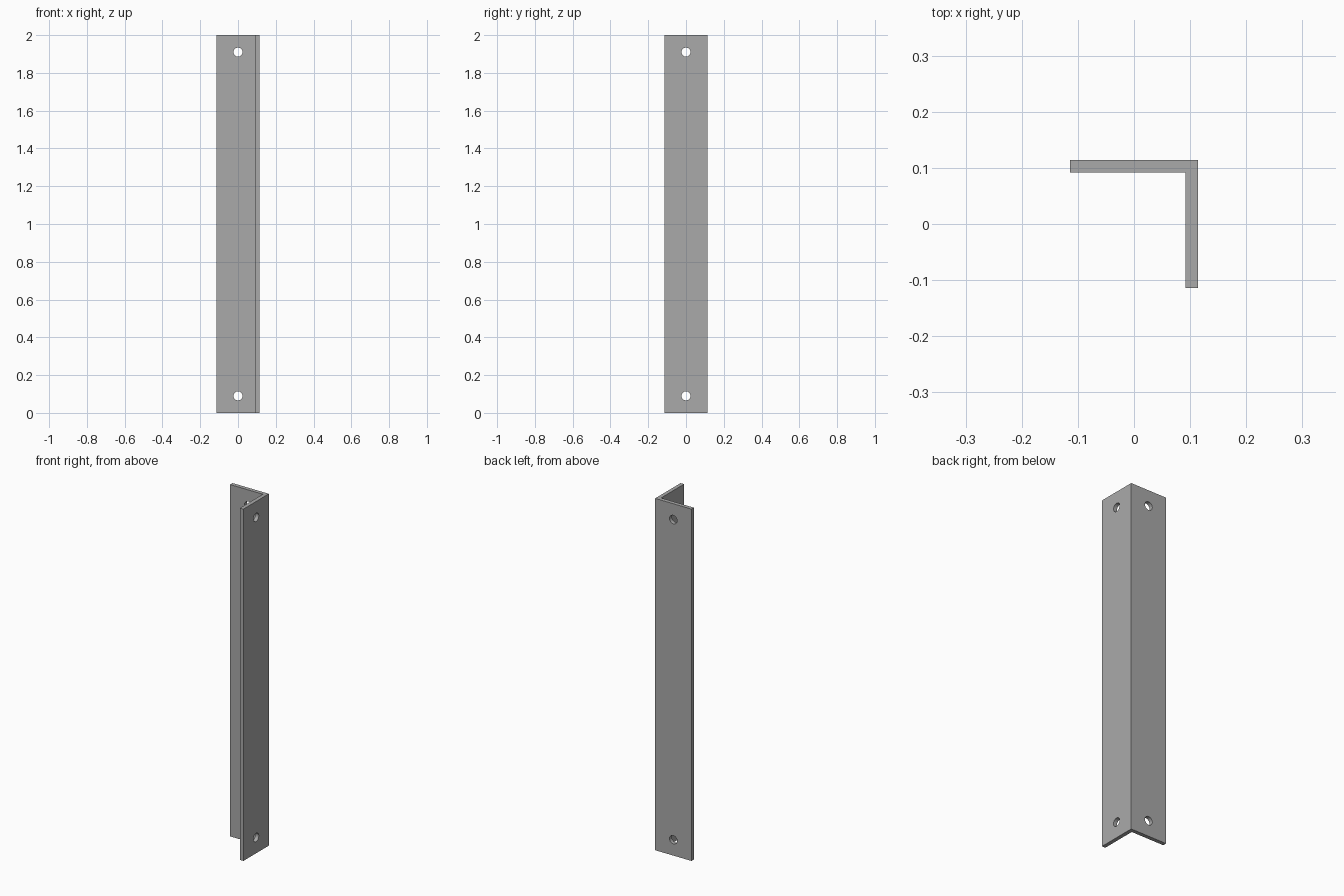
import bpy
import math

cube = bpy.data.objects.get("Cube")
if cube:
    bpy.data.objects.remove(cube, do_unlink=True)

HALF, THICK, LENGTH = 0.114, 0.022, 2.0
HOLE_R, HOLE_INSET = 0.024, 0.09

steel = bpy.data.materials.new("grey_steel")
steel.use_nodes = True
colour = (0.4, 0.4, 0.4, 1)
steel.diffuse_color = colour
steel.node_tree.nodes["Principled BSDF"].inputs["Base Color"].default_value = colour

# L-shaped profile extruded along z
inner = HALF - THICK
profile = [(-HALF, inner), (inner, inner), (inner, -HALF),
           (HALF, -HALF), (HALF, HALF), (-HALF, HALF)]
n = len(profile)
verts = [(x, y, z) for z in (0, LENGTH) for x, y in profile]
faces = [tuple(reversed(range(n))), tuple(range(n, 2 * n))]
faces += [(i, (i + 1) % n, (i + 1) % n + n, i + n) for i in range(n)]
mesh = bpy.data.meshes.new("angle_bar")
mesh.from_pydata(verts, [], faces)
mesh.materials.append(steel)
bar = bpy.data.objects.new("angle_bar", mesh)
bpy.context.collection.objects.link(bar)

# Bolt holes near both ends of each flange
mid = HALF - THICK / 2
cutters = []
for z in (HOLE_INSET, LENGTH - HOLE_INSET):
    for place, turn in (((0, mid, z), (math.pi / 2, 0, 0)),
                        ((mid, 0, z), (0, math.pi / 2, 0))):
        bpy.ops.mesh.primitive_cylinder_add(vertices=32, radius=HOLE_R, depth=THICK * 3,
                                            location=place, rotation=turn)
        cutter = bpy.context.object
        cutter.name = "hole_cutter"
        cutter.hide_render = True
        cutter.data.materials.append(steel)
        cut = bar.modifiers.new("bolt_hole", "BOOLEAN")
        cut.operation = "DIFFERENCE"
        cut.solver = "EXACT"
        cut.object = cutter
        cutters.append(cutter)

# Apply the cuts, then drop the cutters
bpy.ops.object.select_all(action="DESELECT")
bar.select_set(True)
bpy.context.view_layer.objects.active = bar
for name in [m.name for m in bar.modifiers]:
    bpy.ops.object.modifier_apply(modifier=name)
for cutter in cutters:
    bpy.data.objects.remove(cutter, do_unlink=True)

bpy.ops.object.shade_smooth_by_angle(angle=math.radians(30))
